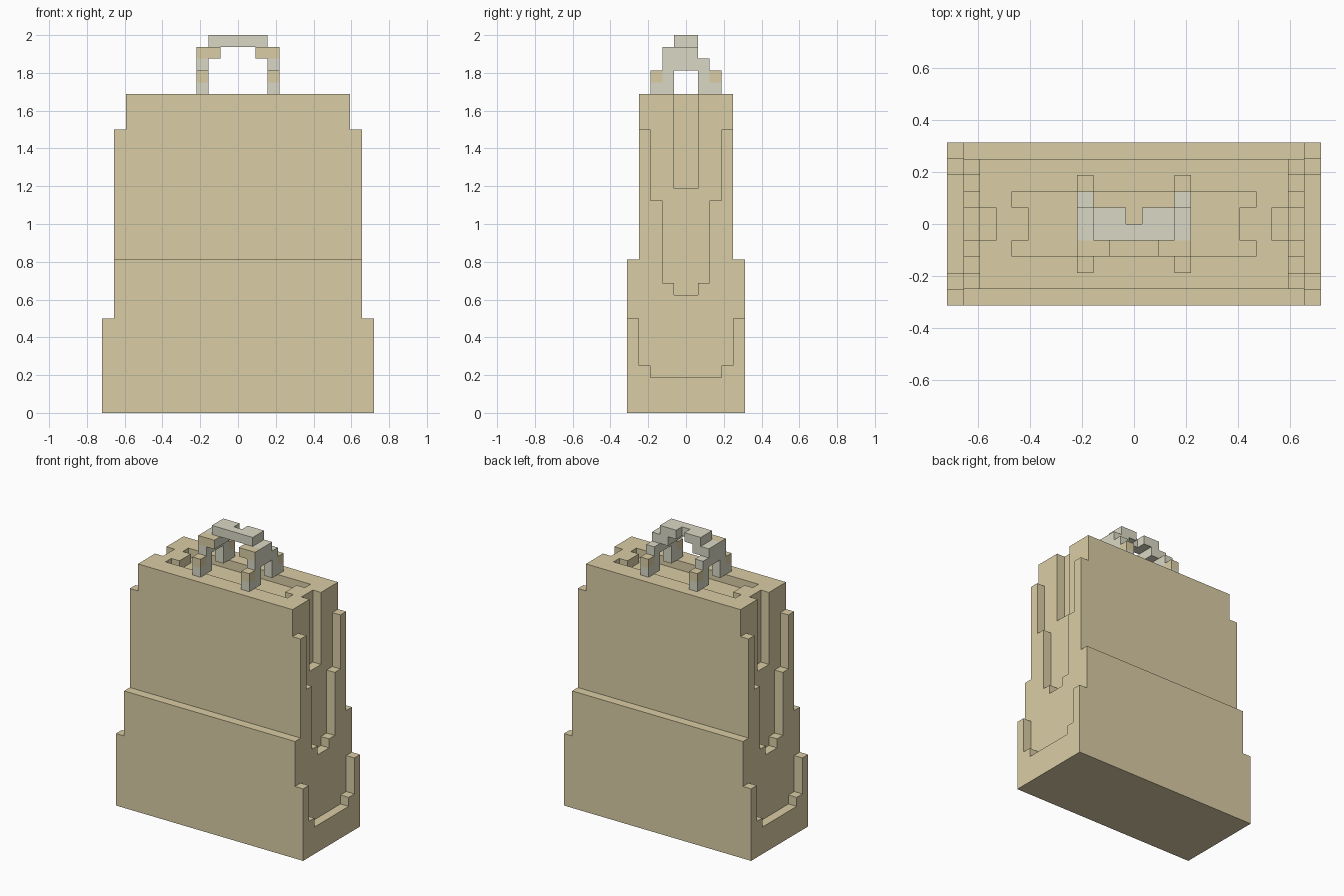
import bpy
import bmesh
from mathutils import Vector

cube = bpy.data.objects.get("Cube")
if cube:
    bpy.data.objects.remove(cube, do_unlink=True)

UNIT = 2 / 32  # size of one block


def make_material(name, colour):
    mat = bpy.data.materials.new(name)
    mat.use_nodes = True
    mat.diffuse_color = colour
    mat.node_tree.nodes["Principled BSDF"].inputs["Base Color"].default_value = colour
    return mat


tan = make_material("tan", (0.70, 0.61, 0.375, 1))
grey = make_material("pale grey", (0.70, 0.69, 0.56, 1))


def row(y):
    """Distance of a block row from the middle plane."""
    return y if y >= 0 else -1 - y


# Each end panel: block column -> (height limit, first solid row) steps
END_STEPS = {
    11: ((3, 0), (4, 3), (8, 4)),
    10: ((10, 0), (11, 1), (18, 2), (24, 3)),
    9: ((19, 0), (27, 1)),
}


def in_body(x, y, z):
    a, b = abs(x), row(y)
    if b > (4 if z < 13 else 3):
        return False
    # shallow recess in the top
    if z == 26 and ((a <= 6 and b <= 1) or (a == 7 and b == 1)):
        return False
    for limit, first in END_STEPS.get(a, ((27, 0),)):
        if z < limit:
            return b >= first
    return False


def in_handle(x, y, z):
    a, b = abs(x), row(y)
    if z in (27, 28):  # feet
        return a == 3 and b in (1, 2)
    if z == 29:  # arches
        return a == 3 and b <= 1
    if z == 30:  # shoulders
        return a in (2, 3) and -2 <= y <= 0
    # grip, notched at the back
    return z == 31 and a <= 2 and b == 0 and not (x == 0 and y == 0)


def body_colour(cell, normal):
    return 0


def handle_colour(cell, normal):
    x, y, z = cell
    foot_cap = z == 28 and row(y) == 2
    shoulder_front = z == 30 and y == -2 and (normal.y < 0 or normal.z > 0)
    return 1 if foot_cap or shoulder_front else 0


def filled_cells(inside):
    return {(x, y, z) for x in range(-11, 12) for y in range(-5, 5)
            for z in range(32) if inside(x, y, z)}


def build(name, cells, hidden_by, materials, colour):
    """Skin the filled blocks, then merge flat neighbouring faces."""
    bm = bmesh.new()
    corners = {}

    def corner(p):
        key = tuple(round(c * 2) for c in p)
        if key not in corners:
            corners[key] = bm.verts.new(p * UNIT)
        return corners[key]

    for cell in sorted(cells):
        centre = Vector(cell) + Vector((0, 0.5, 0.5))
        for axis in range(3):
            for sign in (-1, 1):
                n = Vector((0, 0, 0))
                n[axis] = sign
                if tuple(int(c + d) for c, d in zip(cell, n)) in hidden_by:
                    continue
                u = Vector((0, 0, 0))
                u[(axis + 1) % 3] = 0.5
                v = n.cross(u)
                mid = centre + n / 2
                face = bm.faces.new([corner(mid + p) for p in
                                     (-u - v, u - v, u + v, v - u)])
                face.material_index = colour(cell, n)
    bmesh.ops.dissolve_limit(bm, angle_limit=0.01, verts=bm.verts[:],
                             edges=bm.edges[:], delimit={'MATERIAL'})
    mesh = bpy.data.meshes.new(name)
    bm.to_mesh(mesh)
    bm.free()
    for mat in materials:
        mesh.materials.append(mat)
    obj = bpy.data.objects.new(name, mesh)
    bpy.context.collection.objects.link(obj)


body = filled_cells(in_body)
handle = filled_cells(in_handle)
build("stepped_body", body, body, [tan], body_colour)
build("top_handle", handle, handle | body, [grey, tan], handle_colour)
